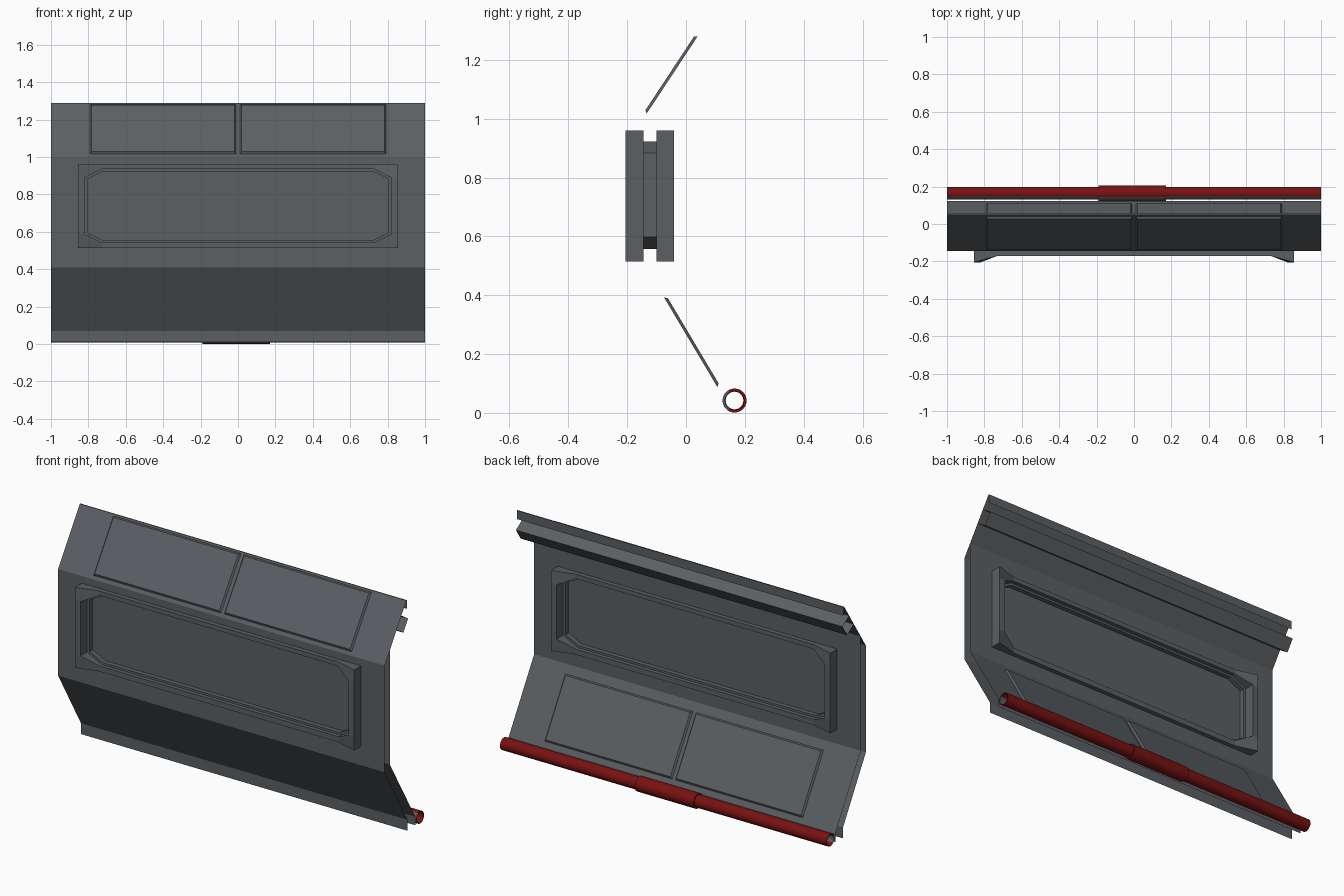
import bpy, bmesh, math

if "Cube" in bpy.data.objects:
    bpy.data.objects.remove(bpy.data.objects["Cube"])


def material(name, rgb):
    m = bpy.data.materials.new(name)
    m.diffuse_color = (*rgb, 1)
    m.use_nodes = True
    m.node_tree.nodes["Principled BSDF"].inputs["Base Color"].default_value = m.diffuse_color
    return m


GREY = material("panel grey", (0.105, 0.115, 0.125))
RED = material("dark red", (0.19, 0.006, 0.006))


def finish(bm, name, mats=(GREY,), fix=False):
    bmesh.ops.remove_doubles(bm, verts=bm.verts, dist=0.0005)
    if fix:
        bmesh.ops.recalc_face_normals(bm, faces=bm.faces)
    me = bpy.data.meshes.new(name)
    bm.to_mesh(me)
    bm.free()
    for m in mats:
        me.materials.append(m)
    ob = bpy.data.objects.new(name, me)
    bpy.context.collection.objects.link(ob)
    return ob


def face(bm, pts):
    return bm.faces.new([bm.verts.new(p) for p in pts])


def sheet(bm, prof, x0=-1, x1=1):
    """Sweep a (y, z) profile along x as a thin sheet."""
    for (ya, za), (yb, zb) in zip(prof, prof[1:]):
        face(bm, [(x0, ya, za), (x1, ya, za), (x1, yb, zb), (x0, yb, zb)])


def windowed(bm, below, above):
    """Sheet with a rectangular hole between the end of below and start of above."""
    for x0, x1 in ((-1, -FX), (FX, 1)):
        sheet(bm, below + above, x0, x1)
    sheet(bm, below, -FX, FX)
    sheet(bm, above, -FX, FX)


FX, Z0, Z1 = 0.855, 0.515, 0.96      # window frame outer size
YF, YB, YMID = -0.145, -0.10, -0.1225  # front skin, back skin, middle

# front skin with folded top and bottom
bm = bmesh.new()
windowed(bm, [(0.055, 0.01), (0.055, 0.07), (YF, 0.41), (YF, Z0)],
         [(YF, Z1), (YF, 1.0), (0.045, 1.288), (0.05, 1.288), (0.05, 1.24)])
finish(bm, "front_skin")

# back skin, meeting the front one at the upper slope
bm = bmesh.new()
windowed(bm, [(YB, 1.068), (YB, Z1)],
         [(YB, Z0), (YB, 0.435), (0.122, 0.062), (0.122, 0.015)])
finish(bm, "back_skin")


def slope(a, b):
    """Point lookup on a slope from a to b: distance along, offset to the back."""
    d = math.dist(a, b)
    u = ((b[0] - a[0]) / d, (b[1] - a[1]) / d)
    n = (abs(u[1]), -u[0] if u[1] > 0 else u[0])
    return d, lambda s, o: (a[0] + u[0] * s + n[0] * o, a[1] + u[1] * s + n[1] * o)


top_len, top = slope((YF, 1.0), (0.045, 1.288))
low_len, low = slope((YB, 0.435), (0.122, 0.062))

# rail behind the upper slope
bm = bmesh.new()
sheet(bm, [top(0.265, 0), top(0.265, 0.07), top(0.19, 0.07), top(0.19, 0)])
finish(bm, "upper_back_rail")


def plates(name, at, s0, s1, h):
    """Two shallow raised plates side by side on a slope."""
    bm = bmesh.new()
    e = 0.008
    for sx in (-1, 1):
        def ring(i, o):
            return [bm.verts.new((sx * x, *at(s, o))) for x, s in
                    ((0.01 + i, s0 + i), (0.79 - i, s0 + i),
                     (0.79 - i, s1 - i), (0.01 + i, s1 - i))]
        a, b = ring(0, 0), ring(e, h)
        bm.faces.new(b)
        for i in range(4):
            j = (i + 1) % 4
            bm.faces.new((a[i], a[j], b[j], b[i]))
    finish(bm, name, fix=True)


plates("upper_front_plates", top, 0.02, top_len - 0.01, -0.01)
plates("lower_back_plates", low, 0.05, low_len - 0.03, 0.01)


def octagon(x, z0, z1, cx, cz):
    """Chamfered window outline, anticlockwise from the right side."""
    return [(x, z0 + cz), (x, z1 - cz), (x - cx, z1), (cx - x, z1),
            (-x, z1 - cz), (-x, z0 + cz), (cx - x, z0), (x - cx, z0)]


def depth(x):
    """Frame face: deep side posts sloping down to shallow rails."""
    t = min(max((abs(x) - 0.73) / 0.09, 0), 1)
    return -0.17 - 0.035 * t


# window frame and lining, front and back
hole = octagon(0.82, 0.545, 0.935, 0.09, 0.045)
step = octagon(0.805, 0.557, 0.923, 0.08, 0.04)
for name, flip in (("front_window_frame", False), ("back_window_frame", True)):
    bm = bmesh.new()

    def P(p, y):
        return (p[0], 2 * YMID - y if flip else y, p[1])

    outer = [(FX, hole[0][1]), (FX, hole[1][1]), (0.73, Z1), (-0.73, Z1),
             (-FX, hole[4][1]), (-FX, hole[5][1]), (-0.73, Z0), (0.73, Z0)]
    corner = {1: (FX, Z1), 3: (-FX, Z1), 5: (-FX, Z0), 7: (FX, Z0)}
    for i in range(8):
        j = (i + 1) % 8
        edge = [outer[i]] + ([corner[i]] if i in corner else []) + [outer[j]]
        # face of the frame
        face(bm, [P(p, depth(p[0])) for p in edge + [hole[j], hole[i]]])
        # outer walls
        for a, b in zip(edge, edge[1:]):
            face(bm, [P(a, depth(a[0])), P(b, depth(b[0])), P(b, YF), P(a, YF)])
        # opening walls with a small ledge
        a, b, c, d = hole[i], hole[j], step[j], step[i]
        face(bm, [P(a, depth(a[0])), P(b, depth(b[0])), P(b, -0.148), P(a, -0.148)])
        face(bm, [P(a, -0.148), P(b, -0.148), P(c, -0.148), P(d, -0.148)])
        face(bm, [P(d, -0.148), P(c, -0.148), P(c, YMID), P(d, YMID)])
    finish(bm, name, fix=True)

# window pane
bm = bmesh.new()
face(bm, [(x, YMID, z) for x, z in reversed(step)])
finish(bm, "window_pane")

# hollow pipe with a collar along the bottom, grey on its hidden side
bm = bmesh.new()
N = 24
prof = [(-1, 0.034), (-0.19, 0.034), (-0.19, 0.041), (0.17, 0.041),
        (0.17, 0.034), (1, 0.034), (1, 0.03), (-1, 0.03)]
rings = [[bm.verts.new((x, 0.165 + r * math.cos(2 * math.pi * k / N),
                        0.042 + r * math.sin(2 * math.pi * k / N)))
          for k in range(N)] for x, r in prof]
for a, b in zip(rings, rings[1:] + rings[:1]):
    for k in range(N):
        m = (k + 1) % N
        f = bm.faces.new((a[k], a[m], b[m], b[k]))
        f.material_index = 1 if f.calc_center_median().y < 0.145 else 0
pipe = finish(bm, "bottom_pipe", (RED, GREY), fix=True)
bpy.context.view_layer.objects.active = pipe
pipe.select_set(True)
bpy.ops.object.shade_smooth_by_angle(angle=math.radians(35))
